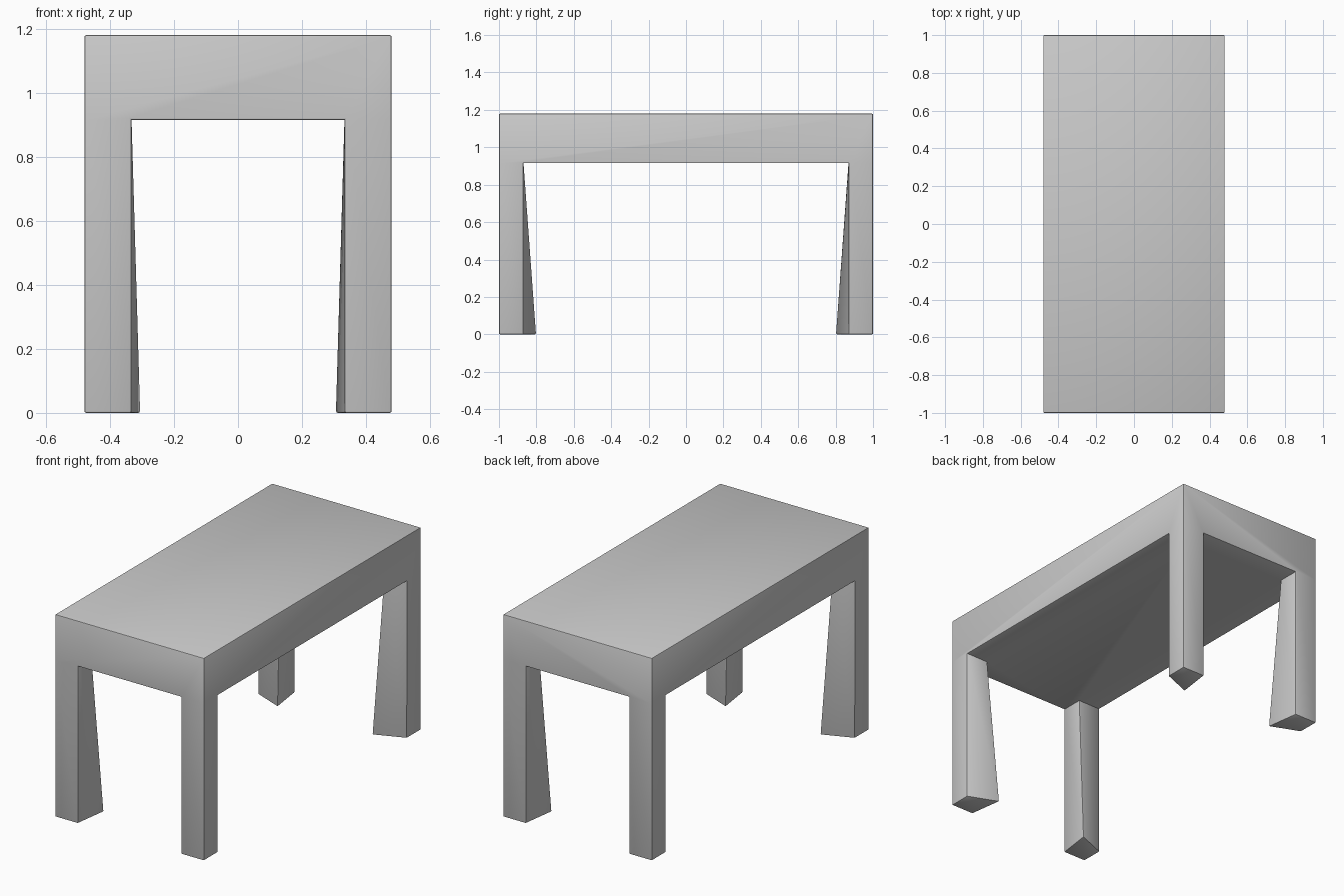
import bpy, bmesh, math

if "Cube" in bpy.data.objects:
    bpy.data.objects.remove(bpy.data.objects["Cube"])

W, D, TOP, UNDER = 0.48, 1.0, 1.18, 0.915   # half width, half depth, heights
XS = (-W, -0.333, 0.333, W)
YS = (-D, -0.87, 0.87, D)

bm = bmesh.new()

# Underside grid: four leg squares at the corners of a 3 x 3 layout
grid = [[bm.verts.new((x, y, UNDER)) for y in YS] for x in XS]
cells = {(i, j): bm.faces.new((grid[i][j], grid[i][j + 1], grid[i + 1][j + 1], grid[i + 1][j]))
         for i in range(3) for j in range(3)}
corners = [cells[i, j] for i in (0, 2) for j in (0, 2)]

# Thick top slab
res = bmesh.ops.extrude_face_region(bm, geom=list(cells.values()), use_keep_orig=True)
for v in res["geom"]:
    if isinstance(v, bmesh.types.BMVert):
        v.co.z = TOP
bmesh.ops.recalc_face_normals(bm, faces=bm.faces[:])
under = [f for f in bm.faces if all(abs(v.co.z - UNDER) < 1e-5 for v in f.verts)]
corners = [f for f in under
           if abs(f.calc_center_median().x) > 0.35 and abs(f.calc_center_median().y) > 0.87]

# Legs, with the inner corner flaring towards the foot
for f in bmesh.ops.extrude_discrete_faces(bm, faces=corners)["faces"]:
    for v in f.verts:
        v.co.z = 0
        if abs(v.co.x) < 0.4 and abs(v.co.y) < 0.9:
            v.co.x = math.copysign(0.305, v.co.x)
            v.co.y = math.copysign(0.80, v.co.y)

# Clean flat areas and soften the outer edges
bmesh.ops.dissolve_limit(bm, angle_limit=0.01, verts=bm.verts[:], edges=bm.edges[:])
bmesh.ops.recalc_face_normals(bm, faces=bm.faces[:])
edges = [e for e in bm.edges if e.is_convex and e.calc_face_angle(0) > math.radians(30)]
bmesh.ops.bevel(bm, geom=edges, offset=0.006, segments=2, profile=0.5, affect='EDGES')

mesh = bpy.data.meshes.new("table")
bm.to_mesh(mesh)
bm.free()
table = bpy.data.objects.new("table", mesh)
bpy.context.collection.objects.link(table)
bpy.context.view_layer.objects.active = table
table.select_set(True)
bpy.ops.object.shade_smooth_by_angle(angle=math.radians(30))
